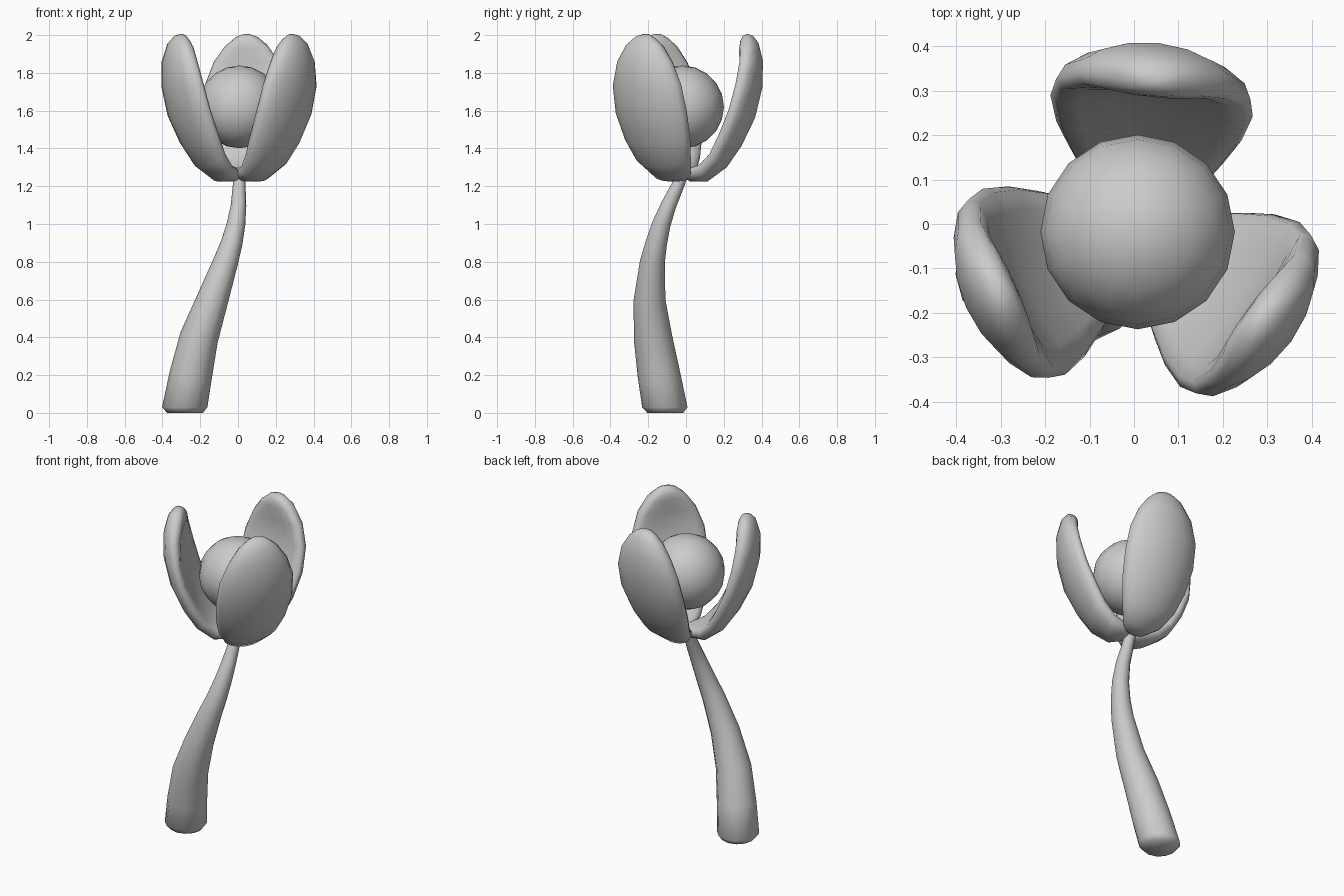
import bpy, bmesh
from math import sin, cos, pi, radians, copysign
from mathutils import Vector

cube = bpy.data.objects.get("Cube")
if cube:
    bpy.data.objects.remove(cube, do_unlink=True)

grey = bpy.data.materials.new("soft grey")
grey.use_nodes = True
grey.diffuse_color = (0.6, 0.6, 0.6, 1)
grey.node_tree.nodes["Principled BSDF"].inputs["Base Color"].default_value = (0.6, 0.6, 0.6, 1)


def finish(obj, angle=60):
    obj.data.materials.append(grey)
    bpy.ops.object.select_all(action='DESELECT')
    obj.select_set(True)
    bpy.context.view_layer.objects.active = obj
    bpy.ops.object.shade_smooth_by_angle(angle=radians(angle))


def loft(name, rings):
    """Skin a list of equal closed rings and cap both ends."""
    bm = bmesh.new()
    loops = [[bm.verts.new(p) for p in ring] for ring in rings]
    n = len(loops[0])
    for a, b in zip(loops, loops[1:]):
        for i in range(n):
            j = (i + 1) % n
            bm.faces.new((a[i], a[j], b[j], b[i]))
    bm.faces.new(loops[0][::-1])
    bm.faces.new(loops[-1])
    bmesh.ops.recalc_face_normals(bm, faces=bm.faces)
    mesh = bpy.data.meshes.new(name)
    bm.to_mesh(mesh)
    bm.free()
    obj = bpy.data.objects.new(name, mesh)
    bpy.context.collection.objects.link(obj)
    return obj


# Stem: centre x, y, z and radius, with a softened foot
stem = [(-.28, -.11, 0, .095), (-.282, -.112, .03, .12), (-.25, -.143, .2, .113),
        (-.206, -.175, .4, .102), (-.135, -.193, .6, .084), (-.065, -.178, .8, .066),
        (-.033, -.157, .9, .057), (-.01, -.13, 1, .049), (.003, -.092, 1.1, .041),
        (.006, -.045, 1.2, .034), (.006, -.01, 1.29, .03)]
rings = []
for k, (x, y, z, r) in enumerate(stem):
    lo, hi = stem[max(k - 1, 0)], stem[min(k + 1, len(stem) - 1)]
    t = (Vector(hi[:3]) - Vector(lo[:3])).normalized()
    if k < 2:
        t = Vector((0, 0, 1))
    side = Vector((0, 1, 0)).cross(t).normalized()
    up = t.cross(side)
    rings.append([Vector((x, y, z)) + r * (side * cos(a) + up * sin(a))
                  for a in (2 * pi * i / 12 for i in range(12))])
finish(loft("stem", rings))

# Petals: radius, height, half width and half thickness along the spine
spine = [(.0, 1.268, .03, .02), (.035, 1.262, .075, .036), (.11, 1.269, .125, .048),
         (.195, 1.335, .175, .051), (.265, 1.44, .21, .053), (.332, 1.58, .229, .054),
         (.368, 1.73, .22, .054), (.37, 1.86, .175, .055), (.352, 1.945, .115, .051),
         (.338, 1.983, .065, .036), (.328, 2.0, .025, .014)]
SIDES = 16
CUP = 1.0


def petal(name, degrees):
    d = Vector((cos(radians(degrees)), sin(radians(degrees)), 0))
    across = Vector((-d.y, d.x, 0))
    up = Vector((0, 0, 1))
    base = Vector((.01, -.015, 0))
    rings = []
    for k, (r, z, w, t) in enumerate(spine):
        lo, hi = spine[max(k - 1, 0)], spine[min(k + 1, len(spine) - 1)]
        tan = Vector((hi[0] - lo[0], hi[1] - lo[1])).normalized()
        inward = -tan.y * d + tan.x * up
        ring = []
        for i in range(SIDES):
            a = 2 * pi * i / SIDES
            u = w * cos(a)
            v = t * copysign(abs(sin(a)) ** .7, sin(a)) + CUP * u * u
            ring.append(base + d * r + up * z + across * u + inward * v)
        rings.append(ring)
    finish(loft(name, rings), 80)


for name, degrees in (("back_petal", 84), ("right_petal", 204), ("left_petal", 324)):
    petal(name, degrees)

# Round flower centre
bpy.ops.mesh.primitive_uv_sphere_add(segments=16, ring_count=10, radius=.219,
                                     location=(.008, -.018, 1.62))
centre = bpy.context.object
centre.name = "flower_centre"
finish(centre)
